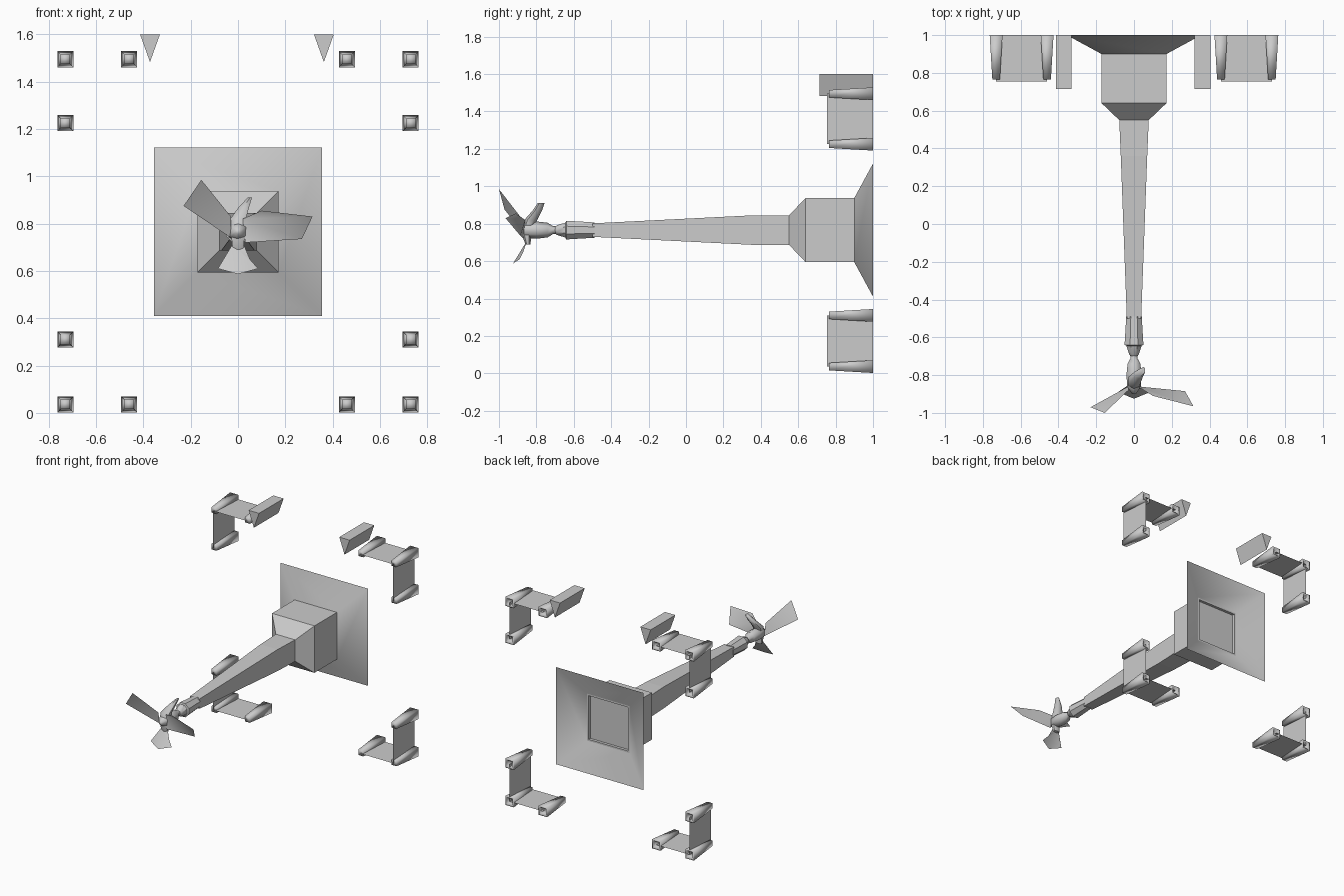
import bpy, math
from mathutils import Vector

cube = bpy.data.objects.get("Cube")
if cube:
    bpy.data.objects.remove(cube)

grey = bpy.data.materials.new("plain grey")
grey.use_nodes = True
colour = (0.6, 0.6, 0.6, 1)
grey.diffuse_color = colour
grey.node_tree.nodes["Principled BSDF"].inputs["Base Color"].default_value = colour

AXIS_Z = 0.766


def add_mesh(name, verts, faces, smooth=None):
    mesh = bpy.data.meshes.new(name)
    mesh.from_pydata(verts, [], faces)
    mesh.materials.append(grey)
    obj = bpy.data.objects.new(name, mesh)
    bpy.context.collection.objects.link(obj)
    if smooth:
        bpy.ops.object.select_all(action="DESELECT")
        obj.select_set(True)
        bpy.context.view_layer.objects.active = obj
        bpy.ops.object.shade_smooth_by_angle(angle=math.radians(smooth))
    return obj


def loft(name, rings, sides=4, along="y", caps=(True, True), smooth=None):
    """Skin rings given as (centre, half width, half depth)."""
    verts, faces = [], []
    scale = 1 / math.cos(math.pi / sides)
    for centre, w, d in rings:
        for i in range(sides):
            a = 2 * math.pi * (i + 0.5) / sides
            u, v = w * scale * math.cos(a), d * scale * math.sin(a)
            offset = (u, 0, v) if along == "y" else (u, -v, 0)
            verts.append(Vector(centre) + Vector(offset))
    for r in range(len(rings) - 1):
        for i in range(sides):
            j = (i + 1) % sides
            a, b = r * sides, (r + 1) * sides
            faces.append((a + i, b + i, b + j, a + j))
    if caps[0]:
        faces.append(tuple(range(sides)))
    if caps[1]:
        last = (len(rings) - 1) * sides
        faces.append(tuple(reversed(range(last, last + sides))))
    return add_mesh(name, verts, faces, smooth)


def axial(profile):
    return [((0, y, AXIS_Z), r, r) for y, r in profile]


# Flared wall skirt, open at the back
loft("wall_skirt", axial([(0.9, 0.172), (1, 0.356)]), caps=(False, False), smooth=50)

# Mounting block with chamfered nose and a recessed back panel
loft("mount_block", axial([(0.55, 0.078), (0.64, 0.172), (0.9, 0.172),
                           (0.9, 0.16), (0.88, 0.16)]), caps=(False, True))

# Long tapering arm
loft("arm", [((0, -0.5, AXIS_Z), 0.038, 0.036),
             ((0, 0.36, AXIS_Z), 0.07, 0.079),
             ((0, 0.55, AXIS_Z), 0.078, 0.079)], caps=(True, False))

# Collar and spinning hub at the tip
loft("collar", axial([(-0.7, 0.018), (-0.69, 0.026), (-0.645, 0.04),
                      (-0.64, 0.05), (-0.49, 0.041)]), sides=8, smooth=35)
loft("hub", axial([(-0.9, 0.01), (-0.86, 0.036), (-0.8, 0.04),
                   (-0.74, 0.034), (-0.71, 0.018), (-0.68, 0.02)]), sides=6, smooth=60)

# Curved horn rising from the hub
loft("horn", [((0, -0.845, 0.69), 0.022, 0.012), ((0, -0.855, 0.76), 0.03, 0.025),
              ((0, -0.83, 0.82), 0.033, 0.03), ((0.025, -0.795, 0.87), 0.022, 0.022),
              ((0.05, -0.775, 0.91), 0.009, 0.016)], sides=6, along="z", smooth=60)

# Three thin blades
blades = {
    "right_blade": [(-0.03, -0.88, 0.83), (-0.03, -0.86, 0.74),
                    (-0.23, -0.97, 0.875), (-0.155, -1, 0.985)],
    "left_blade": [(0.02, -0.86, 0.82), (0.1, -0.91, 0.855), (0.315, -0.965, 0.83),
                   (0.27, -0.885, 0.735), (0.03, -0.87, 0.72)],
    "lower_blade": [(-0.025, -0.85, 0.71), (0.025, -0.85, 0.71), (0.05, -0.87, 0.65),
                    (0.085, -0.89, 0.61), (0, -0.925, 0.587),
                    (-0.085, -0.89, 0.61), (-0.05, -0.87, 0.65)],
}
for name, points in blades.items():
    # Fan around the first corner, so bent blades stay faceted
    add_mesh(name, points, [(0, i, i + 1) for i in range(1, len(points) - 1)], smooth=60)


# Corner brackets: three tapering posts joined by two thin panels
def post(name, x, z):
    loft(name, [((x, 0.765, z), 0.02, 0.02), ((x, 1, z), 0.034, 0.034),
                ((x, 1, z), 0.024, 0.024), ((x, 0.98, z), 0.022, 0.022)], smooth=95)


FRONT, BACK, OUT, IN = 0.755, 1, 0.73, 0.46
for side, s in (("left", 1), ("right", -1)):
    for level, corner_z, far_z in (("upper", 1.495, 1.225), ("lower", 0.036, 0.31)):
        tag = f"{level}_{side}"
        post(tag + "_corner_post", s * OUT, corner_z)
        post(tag + "_inner_post", s * IN, corner_z)
        post(tag + "_side_post", s * OUT, far_z)
        add_mesh(tag + "_flat_panel", [(s * IN, FRONT, corner_z), (s * OUT, FRONT, corner_z),
                                       (s * OUT, BACK, corner_z), (s * IN, BACK, corner_z)],
                 [(0, 1, 2, 3)])
        add_mesh(tag + "_side_panel", [(s * OUT, FRONT, far_z), (s * OUT, FRONT, corner_z),
                                       (s * OUT, BACK, corner_z), (s * OUT, BACK, far_z)],
                 [(0, 1, 2, 3)])

    # Hanging triangular wedge
    mid = 0.363 if s > 0 else -0.372
    verts = [(mid + dx, y, z) for y in (0.715, 1)
             for dx, z in ((-0.042, 1.6), (0, 1.483), (0.042, 1.6))]
    add_mesh(side + "_wedge", verts, [(0, 1, 2), (5, 4, 3), (0, 3, 4, 1),
                                      (1, 4, 5, 2), (2, 5, 3, 0)])
